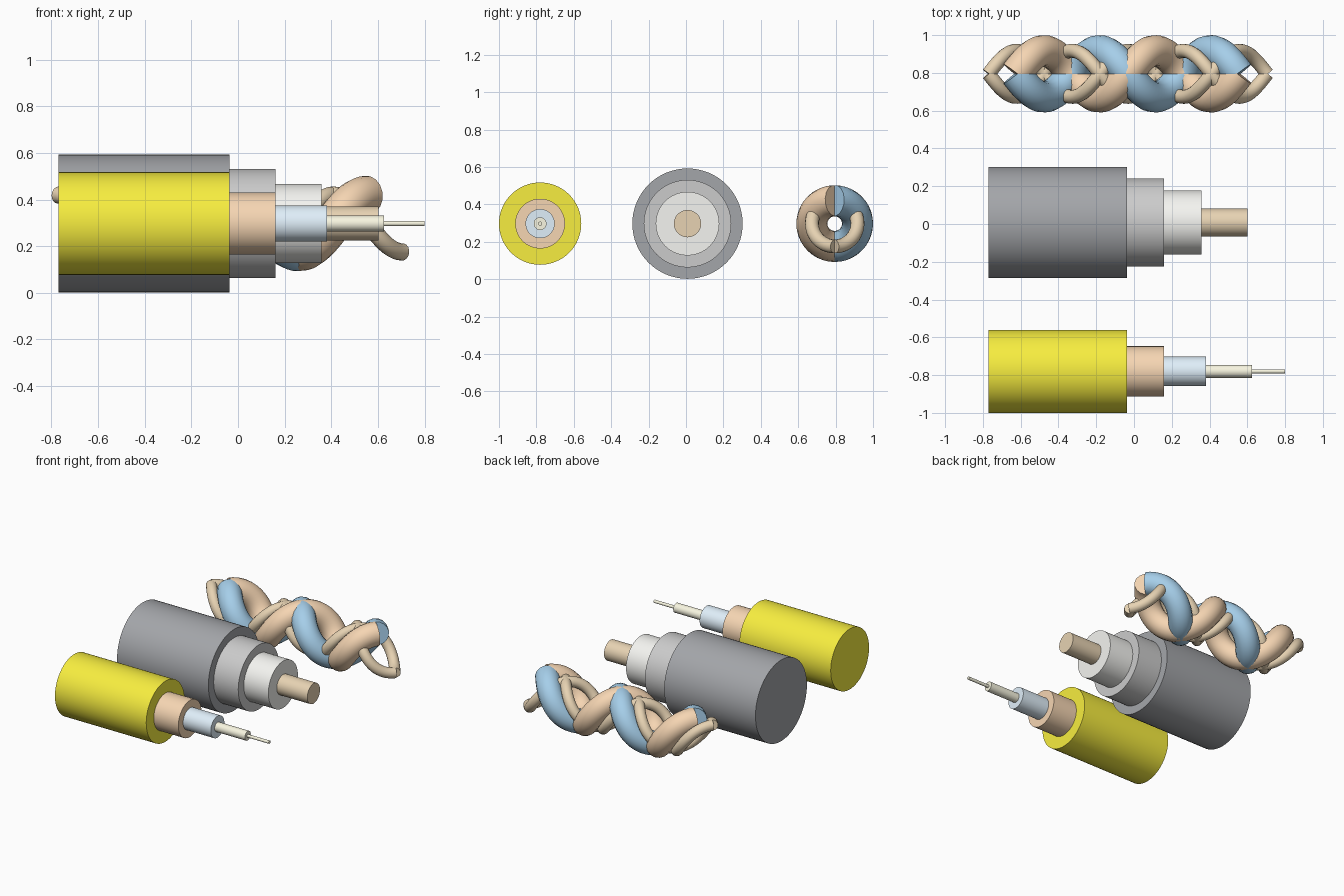
import bpy
import math

if "Cube" in bpy.data.objects:
    bpy.data.objects.remove(bpy.data.objects["Cube"])

ZC = 0.297  # common axis height


def material(name, rgb):
    m = bpy.data.materials.new(name)
    m.diffuse_color = (*rgb, 1)
    m.use_nodes = True
    m.node_tree.nodes["Principled BSDF"].inputs["Base Color"].default_value = m.diffuse_color
    return m


YELLOW = material("yellow", (0.93, 0.85, 0.05))
ORANGE = material("orange", (0.92, 0.67, 0.45))
BLUE = material("blue", (0.38, 0.62, 0.82))
PALE_BLUE = material("pale_blue", (0.74, 0.86, 0.95))
CREAM = material("cream", (0.94, 0.92, 0.75))
COPPER = material("copper", (0.80, 0.65, 0.45))
DARK = material("dark", (0.37, 0.38, 0.40))
BRAID = material("braid", (0.81, 0.81, 0.83))
WHITE = material("white", (0.91, 0.91, 0.88))


def finish(obj, name, mat):
    obj.name = name
    obj.data.materials.append(mat)
    bpy.ops.object.shade_smooth_by_angle()


def layer(name, y, r, x0, x1, mat):
    bpy.ops.mesh.primitive_cylinder_add(
        vertices=64, radius=r, depth=x1 - x0,
        location=((x0 + x1) / 2, y, ZC), rotation=(0, math.pi / 2, 0))
    finish(bpy.context.object, name, mat)


def strand(name, y, x0, turns, side, r, mat, R=0.122, pitch=0.59):
    """Tube along a helix that starts at the top; side sets its handedness."""
    n = int(turns * 40)
    cu = bpy.data.curves.new(name, 'CURVE')
    cu.dimensions = '3D'
    cu.bevel_depth = r
    cu.bevel_resolution = 6
    cu.use_fill_caps = True
    sp = cu.splines.new('POLY')
    sp.points.add(n)
    for i, p in enumerate(sp.points):
        t = turns * i / n
        a = 2 * math.pi * t
        p.co = (x0 + pitch * t, y + side * R * math.sin(a), ZC + R * math.cos(a), 1)
    obj = bpy.data.objects.new(name, cu)
    bpy.context.collection.objects.link(obj)
    bpy.ops.object.select_all(action='DESELECT')
    obj.select_set(True)
    bpy.context.view_layer.objects.active = obj
    bpy.ops.object.convert(target='MESH')
    finish(bpy.context.object, name, mat)


# stepped cables: (name, radius, exposed end, material), outermost first
cables = [
    ("fibre", -0.78, [("jacket", 0.22, -0.037, YELLOW),
                      ("strength_layer", 0.133, 0.16, ORANGE),
                      ("buffer", 0.078, 0.382, PALE_BLUE),
                      ("cladding", 0.034, 0.625, CREAM),
                      ("core", 0.011, 0.80, CREAM)]),
    ("coaxial", 0.008, [("jacket", 0.295, -0.037, DARK),
                        ("braid", 0.234, 0.16, BRAID),
                        ("dielectric", 0.17, 0.357, WHITE),
                        ("conductor", 0.073, 0.602, COPPER)]),
]
for cable, y, layers in cables:
    for i, (part, r, x1, mat) in enumerate(layers):
        layer(f"{cable}_{part}", y, r, -0.77 + 0.001 * i, x1, mat)

# twisted pair: insulation strands and thinner bare wires
for tag, side, mat in (("orange", 1, ORANGE), ("blue", -1, BLUE)):
    strand(f"{tag}_insulation", 0.795, -0.625, 2, side, 0.083, mat)
    strand(f"{tag}_wire", 0.795, -0.77, 2.5, side, 0.037, COPPER)
